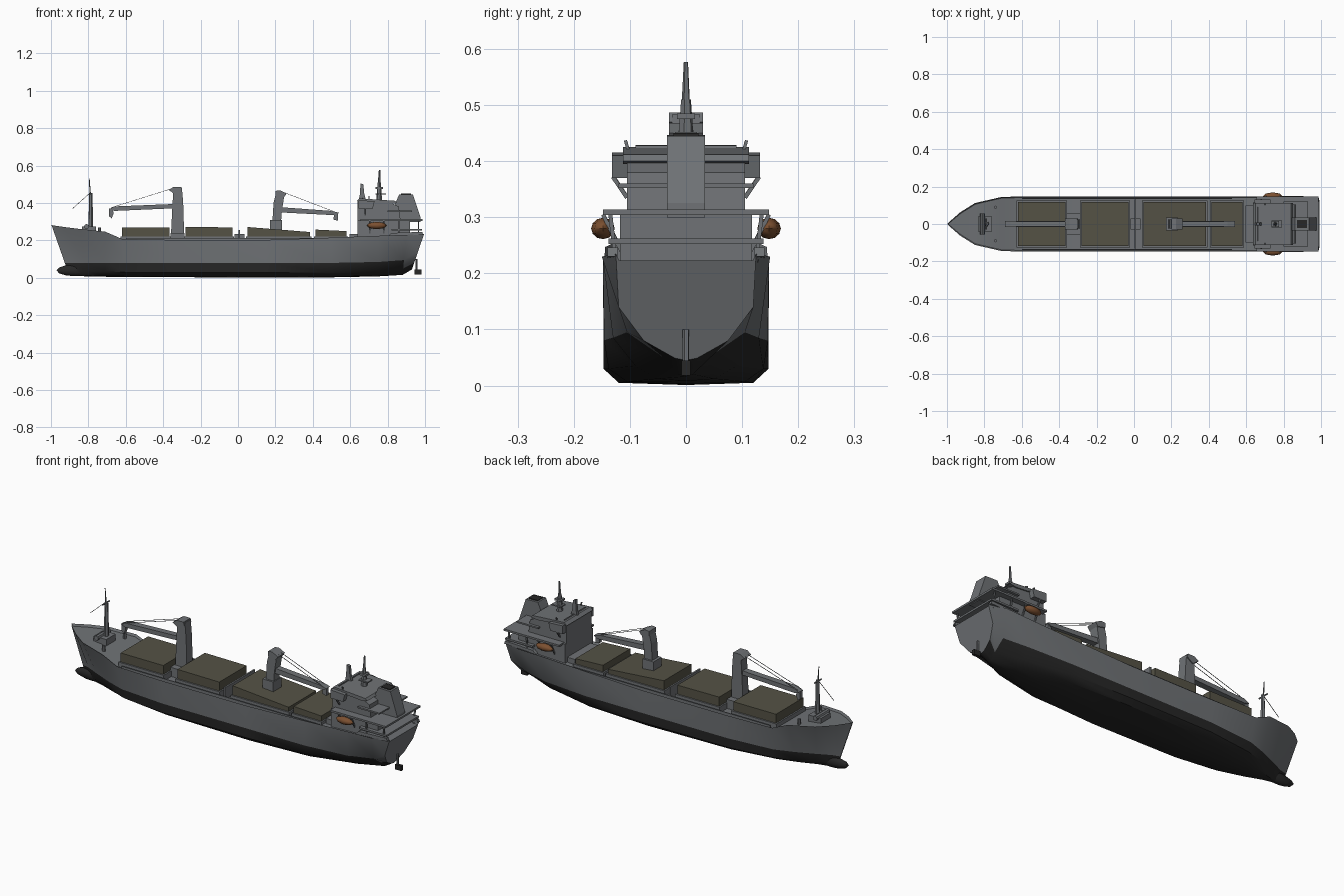
import bpy, bmesh, math
from mathutils import Vector

if "Cube" in bpy.data.objects:
    bpy.data.objects.remove(bpy.data.objects["Cube"])


def material(name, rgb):
    m = bpy.data.materials.new(name)
    m.diffuse_color = (*rgb, 1)
    m.use_nodes = True
    m.node_tree.nodes["Principled BSDF"].inputs["Base Color"].default_value = m.diffuse_color
    return m


STEEL = material("steel_grey", (0.16, 0.17, 0.18))
DARK = material("underwater_black", (0.02, 0.02, 0.02))
OLIVE = material("hatch_olive", (0.09, 0.085, 0.06))
RUST = material("boat_rust", (0.2, 0.08, 0.03))


def make(name, verts, faces, mat=STEEL, mirror=False):
    me = bpy.data.meshes.new(name)
    me.from_pydata(verts, [], faces)
    bm = bmesh.new()
    bm.from_mesh(me)
    bmesh.ops.remove_doubles(bm, verts=bm.verts, dist=1e-5)
    bmesh.ops.recalc_face_normals(bm, faces=bm.faces)
    bm.to_mesh(me)
    bm.free()
    me.materials.append(mat)
    ob = bpy.data.objects.new(name, me)
    bpy.context.collection.objects.link(ob)
    if mirror:
        mod = ob.modifiers.new("mirror", 'MIRROR')
        mod.use_axis = (False, True, False)
    return ob


def prism(name, profile, y0, y1, mat=STEEL, mirror=False):
    """Side profile in x,z extruded from y0 to y1."""
    n = len(profile)
    verts = [(x, y, z) for y in (y0, y1) for x, z in profile]
    faces = [(i, (i + 1) % n, n + (i + 1) % n, n + i) for i in range(n)]
    faces += [tuple(range(n)), tuple(range(n, 2 * n))]
    return make(name, verts, faces, mat, mirror)


def box(name, x0, x1, y0, y1, z0, z1, mat=STEEL, mirror=False):
    return prism(name, [(x0, z0), (x1, z0), (x1, z1), (x0, z1)], y0, y1, mat, mirror)


def rod(name, p, q, r0, r1=None, sides=5, mirror=False):
    p, q = Vector(p), Vector(q)
    r1 = r0 if r1 is None else r1
    d = (q - p).normalized()
    u = d.orthogonal().normalized()
    v = d.cross(u)
    ang = [2 * math.pi * i / sides for i in range(sides)]
    verts = [c + r * (u * math.cos(a) + v * math.sin(a)) for c, r in ((p, r0), (q, r1)) for a in ang]
    faces = [(i, (i + 1) % sides, sides + (i + 1) % sides, sides + i) for i in range(sides)]
    faces += [tuple(range(sides)), tuple(range(sides, 2 * sides))]
    return make(name, verts, faces, STEEL, mirror)


def ellipsoid(name, loc, size, mat, seg=10, rings=6, mirror=False):
    bm = bmesh.new()
    bmesh.ops.create_uvsphere(bm, u_segments=seg, v_segments=rings, radius=1)
    verts = [tuple(loc[k] + v.co[k] * size[k] for k in range(3)) for v in bm.verts]
    faces = [[v.index for v in f.verts] for f in bm.faces]
    bm.free()
    return make(name, verts, faces, mat, mirror)


def smooth(ob, deg=35):
    bpy.ops.object.select_all(action='DESELECT')
    ob.select_set(True)
    bpy.context.view_layer.objects.active = ob
    bpy.ops.object.shade_smooth_by_angle(angle=math.radians(deg))


# Hull: stations of x_keel, x_deck, z_keel, then y(,z) of bottom, bilge, waterline, deck edge
stations = [
    (-.905, -.997, .02, .002, .003, .05, .003, .08, .003, .282),
    (-.87, -.93, .01, .006, .015, .04, .012, .08, .062, .272),
    (-.80, -.85, .008, .02, .04, .035, .045, .08, .112, .262),
    (-.71, -.71, .006, .05, .08, .035, .09, .08, .144, .247),
    (-.60, -.62, .005, .08, .115, .03, .125, .08, .147, .208),
    (-.35, -.35, .004, .115, .145, .03, .147, .08, .148, .203),
    (.15, .15, .001, .12, .147, .03, .147, .08, .148, .203),
    (.50, .50, .003, .105, .138, .03, .146, .08, .148, .215),
    (.75, .75, .008, .05, .09, .035, .13, .085, .148, .225),
    (.88, .90, .016, .012, .04, .05, .105, .095, .15, .230),
    (.93, .995, .045, .02, .075, .08, .12, .14, .125, .235),
]
verts, faces = [], []
for xl, xt, zk, yb, yl, zl, yu, zu, yd, zd in stations:
    half = [(0, zk), (yb, zk + .004), (yl, zl), (yu, zu), (yd, zd), (max(yd - .006, .001), zd - .012)]
    ring = [(-y, z) for y, z in reversed(half[1:])] + half
    verts += [(xl + (xt - xl) * min((z - zk) / (zd - zk), 1), y, z) for y, z in ring]
n = 11
for s in range(len(stations) - 1):
    for i in range(n):
        j = (i + 1) % n
        faces.append((s * n + i, s * n + j, (s + 1) * n + j, (s + 1) * n + i))
faces += [tuple(range(n)), tuple(range(len(verts) - n, len(verts)))]
hull = make("hull", verts, faces)
hull.data.materials.append(DARK)
for f in hull.data.polygons:
    if f.center.z < .075 and abs(f.normal.x) < .9:
        f.material_index = 1
smooth(hull)

smooth(ellipsoid("bulbous_bow", (-.87, 0, .04), (.105, .022, .031), DARK), 60)
box("rudder", .945, .982, -.008, .008, .018, .045, DARK)
rod("rudder_stock", (.955, 0, .04), (.955, 0, .10), .006)

# Cargo hatches: x range and top heights at both ends
for k, (x0, x1, za, zb) in enumerate([(-.62, -.365, .27, .27), (-.28, -.03, .272, .27),
                                      (.05, .385, .272, .245), (.415, .58, .258, .25)]):
    prism(f"hatch_cover_{k + 1}", [(x0, .215), (x1, .215), (x1, zb), (x0, za)], -.117, .117, OLIVE)
    box(f"hatch_coaming_{k + 1}", x0 - .008, x1 + .008, -.125, .125, .185, .222)

# Cross-deck fittings between the hatches
box("midship_bulkhead", .003, .012, -.13, .13, .19, .255)
box("midship_locker", -.018, .035, -.03, .03, .19, .235)
box("crane_house", -.362, -.285, -.06, .06, .19, .24)
box("aft_locker", .595, .64, -.10, .10, .20, .235)
box("side_pipe_rack", -.6, .58, .134, .139, .19, .212, mirror=True)

# Deck cranes: column, head, tapered boom, hook block and cables
prism("fore_crane_column", [(-.36, .2), (-.287, .2), (-.293, .40), (-.30, .483), (-.345, .483), (-.352, .36)], -.025, .025)
prism("fore_crane_head", [(-.37, .47), (-.335, .445), (-.30, .47), (-.305, .487), (-.345, .487)], -.03, .03)
prism("aft_crane_column", [(.178, .2), (.222, .2), (.235, .36), (.25, .455), (.205, .463), (.19, .40)], -.025, .025)
prism("aft_crane_head", [(.20, .44), (.245, .43), (.26, .45), (.225, .468), (.20, .465)], -.03, .03)
box("aft_crane_base", .17, .235, -.035, .035, .2, .31)
prism("fore_crane_boom", [(-.34, .372), (-.34, .395), (-.66, .382), (-.69, .366), (-.66, .358)], -.017, .017)
prism("aft_crane_boom", [(.225, .35), (.225, .378), (.50, .358), (.54, .348), (.52, .335)], -.017, .017)
prism("fore_hook_block", [(-.69, .37), (-.67, .37), (-.665, .345), (-.675, .318), (-.69, .33)], -.01, .01)
prism("aft_hook_block", [(.515, .345), (.535, .345), (.535, .305), (.51, .312)], -.01, .01)
for y in (-.012, .012):
    rod("fore_crane_cable", (-.36, y, .475), (-.68, y, .375), .0015, sides=4)
    rod("aft_crane_cable", (.25, y, .455), (.53, y, .348), .0015, sides=4)

# Foremast, stay, windlass and bollards on the forecastle
rod("foremast", (-.787, 0, .24), (-.787, 0, .455), .014, .009, 6)
rod("foremast_pole", (-.79, 0, .45), (-.795, 0, .53), .004, .002)
rod("foremast_yard", (-.79, -.03, .45), (-.79, .03, .45), .004)
rod("forestay", (-.79, 0, .455), (-.885, 0, .37), .0015, sides=4)
box("windlass", -.835, -.76, -.04, .04, .24, .275)
rod("mooring_winch", (-.81, -.055, .275), (-.81, .055, .275), .013, sides=8)
rod("bollard", (-.74, .09, .235), (-.74, .09, .268), .008, sides=6, mirror=True)

# Accommodation block in stepped tiers
box("lower_house", .64, .92, -.118, .118, .2, .31)
prism("upper_house", [(.64, .30), (.87, .30), (.86, .38), (.82, .40), (.64, .412)], -.105, .105)
box("poop_deck", .82, .985, -.138, .138, .252, .262)
box("boat_deck", .655, .987, -.148, .148, .304, .314)
prism("bridge_roof", [(.635, .41), (.81, .395), (.85, .40), (.84, .412), (.65, .425)], -.112, .112)
prism("bridge_wing", [(.645, .37), (.72, .37), (.73, .41), (.645, .415)], .10, .132, mirror=True)
rod("wing_strut", (.68, .105, .335), (.68, .13, .372), .005, sides=4, mirror=True)
box("bridge_deck", .80, .93, -.12, .12, .352, .36)
for x in (.86, .965):
    rod("deck_pillar", (x, .125, .22), (x, .135, .306), .005, sides=4, mirror=True)
prism("aft_bulwark", [(.80, .222), (.99, .23), (.985, .246), (.82, .24)], .122, .14, mirror=True)

# Funnel
prism("funnel", [(.83, .30), (.975, .30), (.975, .325), (.935, .445), (.862, .447), (.835, .385)], -.034, .034)
box("funnel_top", .872, .925, -.022, .022, .444, .45, DARK)

# Radar mast and forward signal mast
rod("radar_mast", (.755, 0, .40), (.755, 0, .51), .017, .009, 6)
rod("radar_mast_pole", (.755, 0, .50), (.757, 0, .577), .008, .004)
box("radar_scanner", .735, .775, -.016, .016, .475, .485)
box("radar_platform", .735, .79, -.02, .02, .445, .452)
prism("signal_mast", [(.645, .41), (.685, .41), (.675, .45), (.67, .50), (.655, .505), (.652, .45)], -.008, .008)
rod("signal_yard", (.665, -.09, .425), (.665, .09, .425), .004)
rod("wing_antenna", (.70, .10, .41), (.70, .108, .437), .004, sides=4, mirror=True)

# Lifeboats on davits
smooth(ellipsoid("lifeboat", (.742, .148, .28), (.052, .021, .019), RUST, 8, 6, True), 40)
for x in (.705, .78):
    rod("davit", (x, .115, .24), (x, .148, .305), .005, sides=4, mirror=True)
